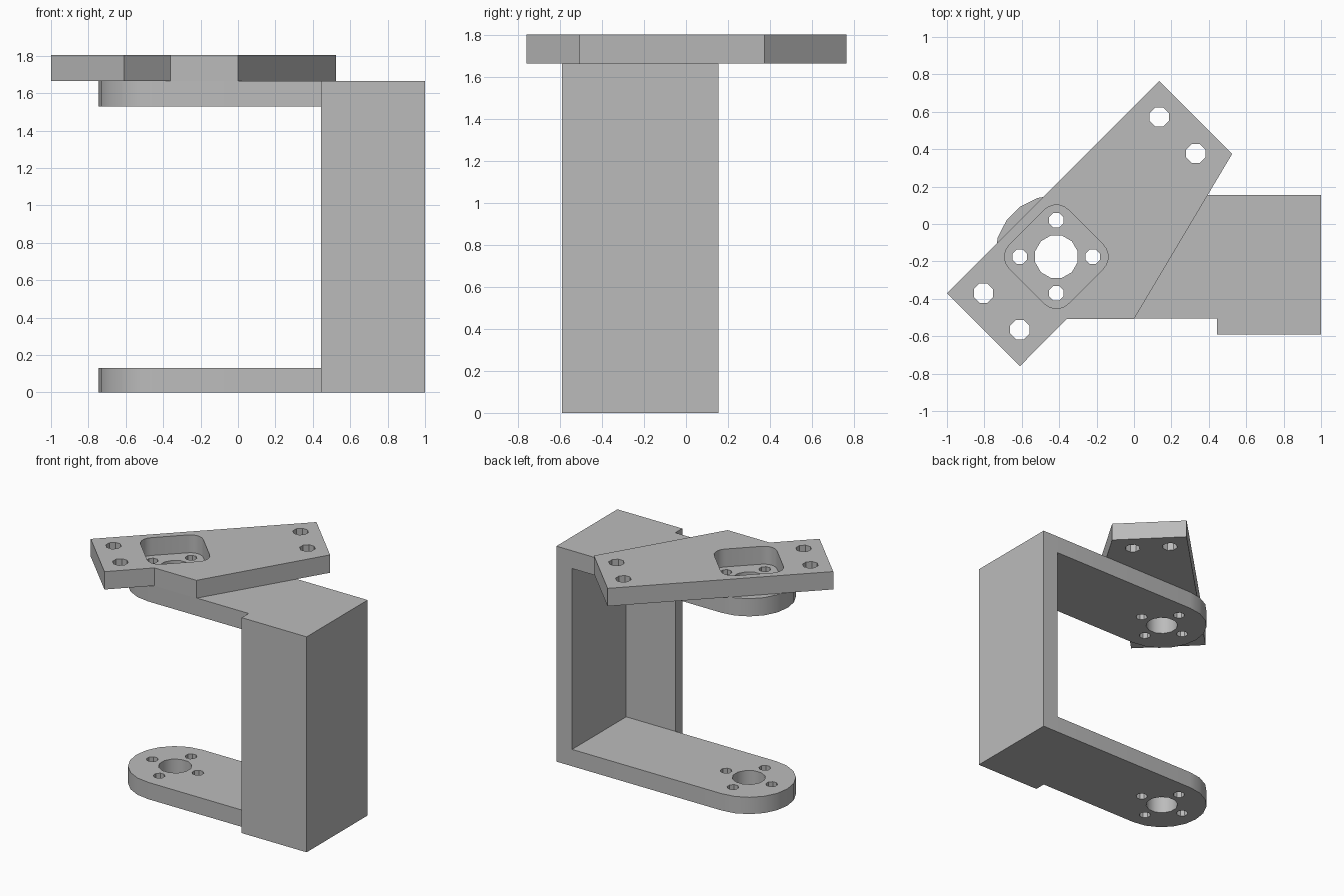
import bpy, bmesh
from math import pi, cos, sin

cube = bpy.data.objects.get("Cube")
if cube:
    bpy.data.objects.remove(cube, do_unlink=True)

grey = bpy.data.materials.new("plain grey")
grey.use_nodes = True
GREY = (0.5, 0.5, 0.5, 1)
grey.diffuse_color = GREY
grey.node_tree.nodes["Principled BSDF"].inputs["Base Color"].default_value = GREY

AXIS = (-0.415, -0.175)          # shared pivot of arms and top plate
BACK, FRONT = 0.155, -0.505      # arm sides
TOP = 1.665                      # top of the bracket


def arc(centre, radius, start, end, steps):
    angles = [start + (end - start) * i / steps for i in range(steps + 1)]
    return [(centre[0] + radius * cos(a), centre[1] + radius * sin(a)) for a in angles]


def circle(centre, radius, sides):
    return arc(centre, radius, pi / sides, 2 * pi + pi / sides, sides)[:-1]


def around_axis(distance, start=0):
    return [(AXIS[0] + distance * cos(start + k * pi / 2),
             AXIS[1] + distance * sin(start + k * pi / 2)) for k in range(4)]


def slab(name, outlines, z0, z1):
    """Extrude a flat outline, with any further outlines as through holes."""
    curve = bpy.data.curves.new(name, 'CURVE')
    curve.dimensions = '2D'
    curve.fill_mode = 'BOTH'
    curve.extrude = (z1 - z0) / 2
    for points in outlines:
        spline = curve.splines.new('POLY')
        spline.points.add(len(points) - 1)
        for p, (x, y) in zip(spline.points, points):
            p.co = (x, y, 0, 1)
        spline.use_cyclic_u = True
    source = bpy.data.objects.new(name + "_outline", curve)
    mesh = bpy.data.meshes.new_from_object(source)
    bpy.data.objects.remove(source)
    bpy.data.curves.remove(curve)
    # Weld caps to sides and lift into place
    bm = bmesh.new()
    bm.from_mesh(mesh)
    bmesh.ops.remove_doubles(bm, verts=bm.verts, dist=0.0001)
    bmesh.ops.recalc_face_normals(bm, faces=bm.faces)
    bmesh.ops.translate(bm, verts=bm.verts, vec=(0, 0, (z0 + z1) / 2))
    bm.to_mesh(mesh)
    bm.free()
    mesh.name = name
    mesh.materials.clear()
    mesh.materials.append(grey)
    obj = bpy.data.objects.new(name, mesh)
    bpy.context.collection.objects.link(obj)
    bpy.ops.object.select_all(action='DESELECT')
    obj.select_set(True)
    bpy.context.view_layer.objects.active = obj
    bpy.ops.object.shade_smooth_by_angle(angle=pi / 5)
    return obj


def rectangle(x0, x1, y0, y1):
    return [(x0, y0), (x1, y0), (x1, y1), (x0, y1)]


# Arms: round-ended, with a central bore and four screw holes
WALL_X = 0.865
arm = arc(AXIS, 0.33, pi / 2, 3 * pi / 2, 10) + [(WALL_X, FRONT), (WALL_X, BACK)]
bores = [circle(AXIS, 0.117, 12)] + [circle(c, 0.042, 8) for c in around_axis(0.195)]
slab("lower_arm", [arm] + bores, 0, 0.13)
slab("upper_arm", [arm] + bores, 1.528, TOP)

# Upright: one L-shaped section holding both arms
upright = [(0.445, -0.59), (1, -0.59), (1, BACK), (WALL_X, BACK),
           (WALL_X, FRONT), (0.445, FRONT)]
slab("upright", [upright], 0, TOP)

# Top plate: diagonal, with a rounded square opening and corner holes
plate = [(-1, -0.37), (-0.61, -0.76), (-0.36, -0.508), (0, -0.508),
         (0.525, 0.375), (0.135, 0.765)]
RADIUS = 0.092
opening = []
for k, corner in enumerate(around_axis(0.277 - RADIUS)):
    middle = k * pi / 2
    opening += arc(corner, RADIUS, middle - pi / 4, middle + pi / 4, 5)
mounts = [(-0.805, -0.37), (-0.61, -0.565), (0.135, 0.572), (0.33, 0.377)]
slab("top_plate", [plate, opening] + [circle(c, 0.056, 8) for c in mounts], TOP, 1.803)
